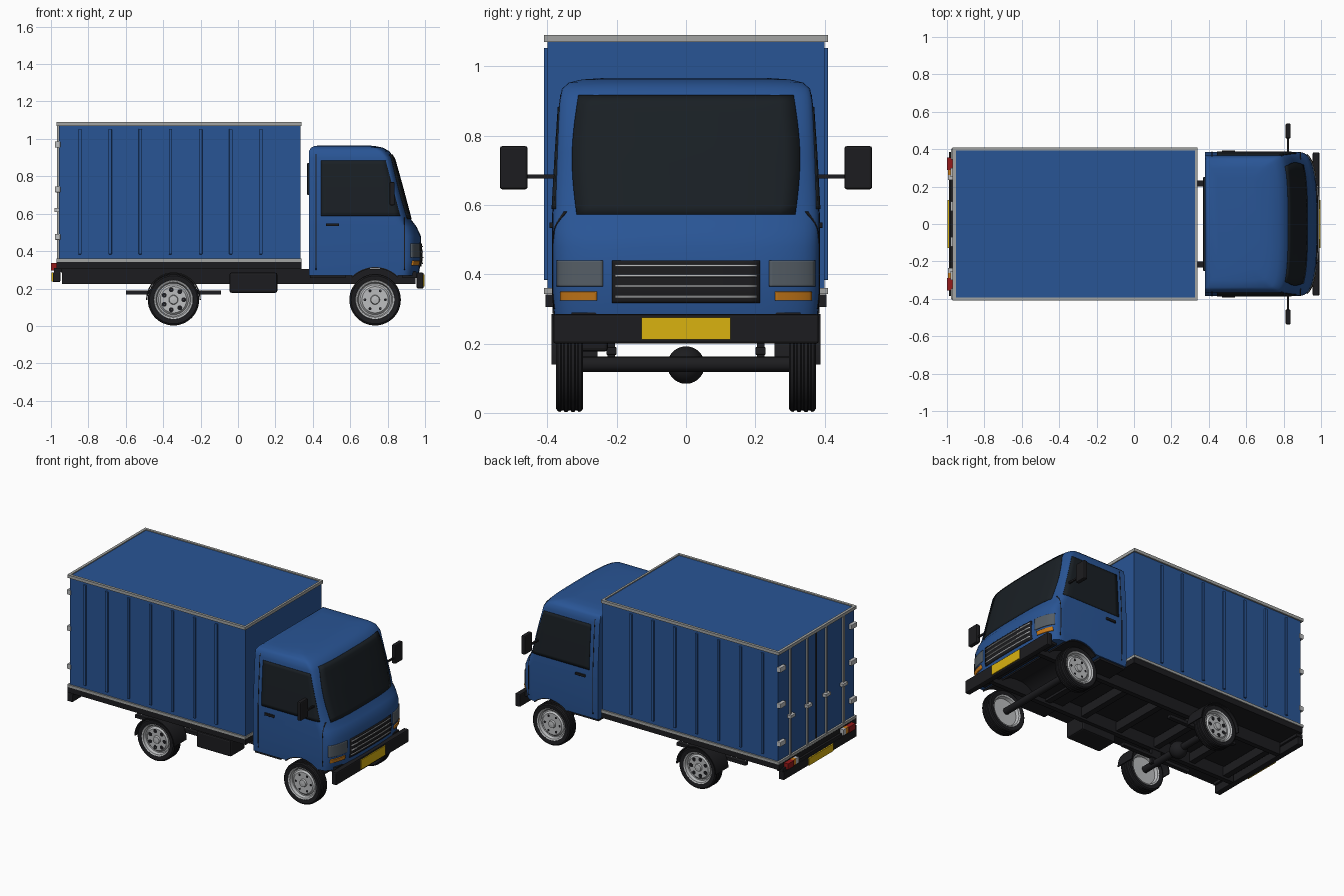
import bpy, bmesh, math

if "Cube" in bpy.data.objects:
    bpy.data.objects.remove(bpy.data.objects["Cube"])

def material(name, c):
    m = bpy.data.materials.new(name)
    m.diffuse_color = (*c, 1)
    m.use_nodes = True
    m.node_tree.nodes["Principled BSDF"].inputs["Base Color"].default_value = m.diffuse_color
    return m

BLUE = material("blue_paint", (0.022, 0.09, 0.30))
BLACK = material("black", (0.012, 0.012, 0.014))
GLASS = material("dark_glass", (0.01, 0.014, 0.018))
SILVER = material("silver", (0.5, 0.51, 0.52))
TRIM = material("trim_grey", (0.36, 0.37, 0.36))
LAMP = material("lamp_grey", (0.09, 0.11, 0.13))
ORANGE = material("orange", (0.6, 0.2, 0.01))
YELLOW = material("yellow", (0.7, 0.45, 0.005))
RED = material("red", (0.3, 0.01, 0.01))

def finish(name, bm, mat, smooth=35):
    bmesh.ops.recalc_face_normals(bm, faces=bm.faces)
    me = bpy.data.meshes.new(name)
    bm.to_mesh(me)
    bm.free()
    ob = bpy.data.objects.new(name, me)
    bpy.context.collection.objects.link(ob)
    if mat:
        me.materials.append(mat)
    bpy.ops.object.select_all(action='DESELECT')
    ob.select_set(True)
    bpy.context.view_layer.objects.active = ob
    if smooth:
        bpy.ops.object.shade_smooth_by_angle(angle=math.radians(smooth))
    return ob

def box(name, x0, x1, y0, y1, z0, z1, mat, bevel=0.0):
    bm = bmesh.new()
    bmesh.ops.create_cube(bm, size=1)
    for v in bm.verts:
        v.co = ((x0 + x1) / 2 + v.co.x * (x1 - x0), (y0 + y1) / 2 + v.co.y * (y1 - y0),
                (z0 + z1) / 2 + v.co.z * (z1 - z0))
    if bevel:
        bmesh.ops.bevel(bm, geom=bm.edges[:], offset=bevel, segments=2, affect='EDGES', profile=0.5)
    return finish(name, bm, mat, 0)

def pair(name, x0, x1, y0, y1, z0, z1, mat, bevel=0.0):
    box("left_" + name, x0, x1, y0, y1, z0, z1, mat, bevel)
    box("right_" + name, x0, x1, -y1, -y0, z0, z1, mat, bevel)

def lathe(name, prof, c, mat, sy=1, a0=0.0, a1=360.0, segs=40):
    """Revolve a closed (radius, y) profile about the y axis through c."""
    bm = bmesh.new()
    full = a1 - a0 >= 360
    rings = []
    for i in range(segs if full else segs + 1):
        a = math.radians(a0 + (a1 - a0) * i / segs)
        rings.append([bm.verts.new((c[0] + r * math.cos(a), c[1] + sy * y, c[2] + r * math.sin(a)))
                      for r, y in prof])
    n = len(prof)
    for i in range(segs):
        A, B = rings[i], rings[(i + 1) % len(rings)]
        for j in range(n):
            k = (j + 1) % n
            bm.faces.new((A[j], A[k], B[k], B[j]))
    if not full:
        bm.faces.new(rings[0])
        bm.faces.new(rings[-1])
    return finish(name, bm, mat)

def disc(name, r, y0, y1, x, z, mat, segs=20):
    return lathe(name, [(0.0005, y0), (r, y0), (r, y1), (0.0005, y1)], (x, 0, z), mat, segs=segs)

# ---- Cab: stacked plan outlines (z, back x, front x, half width, corner depth)
LEVELS = [(.27, .38, .965, .38, .11), (.35, .38, .98, .385, .11), (.48, .38, .978, .385, .11),
          (.53, .38, .955, .385, .10), (.57, .38, .925, .385, .09), (.75, .38, .877, .375, .075),
          (.90, .38, .835, .365, .06), (.935, .38, .808, .358, .06), (.953, .39, .775, .338, .06),
          (.962, .41, .73, .30, .06), (.966, .45, .68, .24, .06)]

def level(z):
    for a, b in zip(LEVELS, LEVELS[1:]):
        if z <= b[0]:
            f = (z - a[0]) / (b[0] - a[0])
            return [p + (q - p) * f for p, q in zip(a, b)]
    return LEVELS[-1]

def on_front(y, z):
    _, xb, xf, w, d = level(z)
    t = min(abs(y) / w, 1)
    return (xf - d * (1 - (1 - t ** 3) ** (1 / 3)), y, z)

def on_side(sign):
    def f(x, z):
        _, xb, xf, w, d = level(z)
        s = min(max((x - xf + d) / d, 0), 1)
        return (x, sign * w * (1 - s ** 3) ** (1 / 3), z)
    return f

bm = bmesh.new()
N = 28
loops = []
for z, xb, xf, w, d in LEVELS:
    pts = [(xb, -w, z)]
    pts += [on_front(w * math.copysign(abs(math.sin(a)) ** .7, a), z)
            for a in [math.pi * (i / N - .5) for i in range(N + 1)]]
    pts += [(xb, w, z)]
    loops.append([bm.verts.new(p) for p in pts])
for A, B in zip(loops, loops[1:]):
    for j in range(len(A)):
        k = (j + 1) % len(A)
        bm.faces.new((A[j], A[k], B[k], B[j]))
bm.faces.new(loops[0])
bm.faces.new(loops[-1])
cab = finish("cab_body", bm, BLUE, 0)

# Wheel arches cut from the cab
cutter = disc("arch_cutter", .175, -.6, .6, .733, .14, None, 48)
cutter.hide_render = True
mod = cab.modifiers.new("arch", 'BOOLEAN')
mod.operation, mod.object, mod.solver = 'DIFFERENCE', cutter, 'EXACT'
bpy.ops.object.select_all(action='DESELECT')
cab.select_set(True)
bpy.context.view_layer.objects.active = cab
bpy.ops.object.modifier_apply(modifier="arch")
bpy.data.objects.remove(cutter)
bpy.ops.object.shade_smooth_by_angle(angle=math.radians(38))
lathe("wheel_well", [(.168, -.376), (.178, -.376), (.178, .376), (.168, .376)], (.733, 0, .14), BLACK,
      a0=45, a1=135)

def patch(name, quad, fn, mat, thick=.008, bulge=0.0, n=14):
    """Panel that follows the cab surface, from a quad in surface coordinates."""
    (a, b, c, d) = quad
    bm = bmesh.new()
    g = []
    for j in range(n + 1):
        v = j / n
        row = []
        for i in range(n + 1):
            u = i / n
            p = [(a[k] * (1 - u) + b[k] * u) * (1 - v) + (d[k] * (1 - u) + c[k] * u) * v for k in (0, 1)]
            p[0] *= 1 + bulge * math.sin(math.pi * v)
            row.append(bm.verts.new(fn(*p)))
        g.append(row)
    for j in range(n):
        for i in range(n):
            bm.faces.new((g[j][i], g[j][i + 1], g[j + 1][i + 1], g[j + 1][i]))
    ob = finish(name, bm, mat)
    m = ob.modifiers.new("thickness", 'SOLIDIFY')
    m.thickness, m.offset = thick, 0

def rect(u0, u1, z0, z1):
    return [(u0, z0), (u1, z0), (u1, z1), (u0, z1)]

# Windscreen, grille and front lamps
patch("windscreen", [(-.315, .572), (.315, .572), (.31, .915), (-.31, .915)], on_front, GLASS, bulge=.05)
patch("grille", rect(-.213, .213, .318, .44), on_front, BLACK, .012)
for i in range(4):
    z = .337 + i * .0293
    patch("grille_slat", rect(-.204, .204, z - .003, z + .003), on_front, SILVER, .022)
for s in (1, -1):
    patch("headlight", rect(s * .24, s * .37, .365, .44), on_front, LAMP, .01)
    patch("indicator", rect(s * .257, s * .36, .325, .35), on_front, ORANGE, .012)
    side = on_side(s)
    # Doors: window, seams and handle
    patch("side_window", [(.443, .588), (.867, .588), (.79, .883), (.443, .883)], side, GLASS)
    patch("door_seam_back", rect(.415, .419, .30, .92), side, BLACK, .003)
    patch("door_seam_front", rect(.888, .892, .30, .58), side, BLACK, .003)
    patch("door_handle", rect(.47, .54, .534, .549), side, BLACK, .018)
box("rear_window", .37, .385, -.25, .25, .70, .87, GLASS, .003)
pair("mirror", .81, .838, .457, .537, .645, .77, BLACK, .007)
pair("mirror_arm", .818, .828, .37, .46, .677, .688, BLACK)
box("cab_floor", .385, .575, -.37, .37, .255, .29, BLACK)
box("cab_floor_front", .88, .955, -.33, .33, .255, .29, BLACK)

# Front bumper with number plate
box("front_bumper", .955, .992, -.383, .383, .20, .285, BLACK, .007)
box("front_plate", .985, .998, -.128, .128, .212, .275, YELLOW)

# ---- Cargo box
box("cargo_box", -.957, .334, -.4, .4, .345, 1.084, BLUE)
for z0, z1, tag in ((1.07, 1.09, "top"), (.343, .36, "bottom")):
    pair(tag + "_trim", -.97, .34, .392, .41, z0, z1, TRIM)
    for x0, x1 in ((-.97, -.952), (.326, .34)):
        box(tag + "_end_trim", x0, x1, -.408, .408, z0, z1, TRIM)
for i in range(7):
    x = -.845 + i * .1613
    pair("rib", x - .009, x + .009, .395, .41, .383, 1.053, BLUE, .003)
box("cargo_floor", -.97, .34, -.405, .405, .305, .342, BLACK)

# Rear doors: seam, lock rods, handles, hinges
box("door_seam", -.960, -.95, -.004, .004, .36, 1.07, BLACK)
for y, hz in ((.1, .62), (.28, .62)):
    pair("lock_rod", -.969, -.957, y - .006, y + .006, .36, 1.07, TRIM)
    pair("lock_handle", -.982, -.957, y - .03, y + .02, hz - .01, hz + .01, SILVER)
for z in (.476, .73, .97):
    pair("hinge", -.978, -.95, .345, .403, z - .016, z + .016, SILVER, .003)

# ---- Chassis
pair("chassis_rail", -.94, .95, .20, .232, .225, .305, BLACK)
for x in (-.88, -.62, -.345, -.05, .22, .5):
    box("cross_member", x - .02, x + .02, -.21, .21, .24, .30, BLACK)
pair("leaf_spring", -.60, -.09, .2, .23, .167, .19, BLACK, .004)
pair("spring_mount", -.38, -.31, .205, .227, .13, .23, BLACK)
box("fuel_tank", -.045, .21, -.375, -.225, .177, .285, BLACK, .01)

# Rear bumper, plate and lamps
box("rear_bumper", -.99, -.95, -.385, .385, .235, .287, BLACK, .005)
box("rear_plate", -.996, -.985, -.128, .128, .237, .285, YELLOW)
box("lamp_bar", -.985, -.94, -.385, .385, .287, .31, BLACK)
pair("tail_lamp", -1.0, -.965, .29, .355, .297, .336, RED)
pair("rear_indicator", -.995, -.965, .262, .29, .297, .336, ORANGE)
pair("reverse_lamp", -.995, -.965, .235, .262, .297, .336, SILVER)

# ---- Axles and wheels
TYRE = [(.10, -.034), (.112, -.038), (.128, -.039), (.135, -.034)]
for g in (-.02, 0, .02):
    TYRE += [(.1375, g - .006), (.133, g - .003), (.133, g + .003), (.1375, g + .006)]
TYRE += [(.135, .034), (.128, .039), (.112, .038), (.10, .034)]
RIM = [(.0005, .022), (.07, .024), (.08, .014), (.088, .014), (.094, .033), (.103, .037), (.106, .034),
       (.106, -.034), (.103, -.036), (.094, -.032), (.088, -.012), (.0005, -.010)]
for tag, x in (("front", .733), ("rear", -.345)):
    disc(tag + "_axle", .022, -.31, .31, x, .14, BLACK)
    for s in (1, -1):
        c = (x, s * .336, .14)
        lathe(tag + "_tyre", TYRE, c, BLACK, s, segs=48)
        lathe(tag + "_rim", RIM, c, SILVER, s, segs=48)
        lathe(tag + "_hub", [(.0005, .02), (.026, .02), (.022, .034), (.0005, .036)], c, SILVER, s)
        r = .008 if tag == "front" else .013
        for k in range(7 if tag == "rear" else 6):
            a = 2 * math.pi * k / (7 if tag == "rear" else 6)
            disc(tag + "_wheel_hole", r, s * .33, s * .3605,
                 x + .055 * math.cos(a), .14 + .055 * math.sin(a), BLACK, 12)
for s in (1, -1):
    lathe("mudguard", [(.139, .255), (.146, .255), (.146, .388), (.139, .388)], (-.345, 0, .14), BLACK, s,
          a0=0, a1=180)
bm = bmesh.new()
bmesh.ops.create_uvsphere(bm, u_segments=24, v_segments=14, radius=.054)
bmesh.ops.translate(bm, verts=bm.verts, vec=(-.345, 0, .138))
finish("differential", bm, BLACK, 60)
